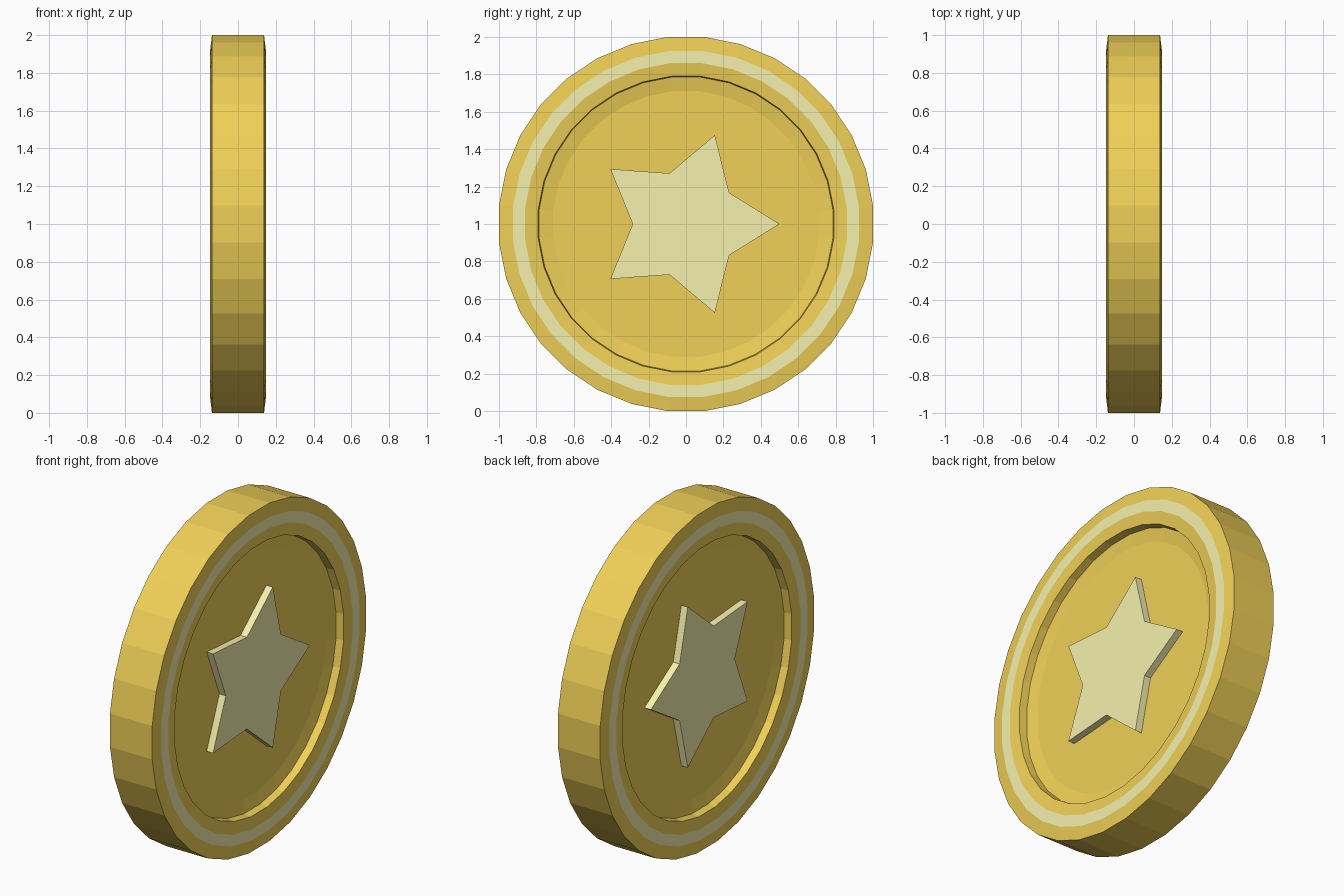
import bpy, bmesh
from math import pi, cos, sin

if "Cube" in bpy.data.objects:
    bpy.data.objects.remove(bpy.data.objects["Cube"])

SIDES = 32


def material(name, color):
    m = bpy.data.materials.new(name)
    m.diffuse_color = (*color, 1)
    m.use_nodes = True
    m.node_tree.nodes["Principled BSDF"].inputs["Base Color"].default_value = m.diffuse_color
    return m


gold = material("gold", (0.87, 0.63, 0.095))
pale = material("pale_gold", (0.92, 0.88, 0.42))


def finish(name, bm, mats):
    bmesh.ops.recalc_face_normals(bm, faces=bm.faces)
    me = bpy.data.meshes.new(name)
    bm.to_mesh(me)
    bm.free()
    for m in mats:
        me.materials.append(m)
    ob = bpy.data.objects.new(name, me)
    ob.location.z = 1
    bpy.context.collection.objects.link(ob)
    return ob


# Coin body: (x, radius) half profile from floor to rim, mirrored and turned about x
half = [(0.078, 0.71), (0.092, 0.785), (0.138, 0.79),
        (0.147, 0.86), (0.147, 0.925), (0.138, 1.0)]
profile = half + [(-x, r) for x, r in reversed(half)]
bm = bmesh.new()
rings = []
for x, r in profile:
    r /= cos(pi / SIDES)  # radii are measured to the flats
    rings.append([bm.verts.new((x, r * cos(a), r * sin(a)))
                  for a in ((i + 0.5) * 2 * pi / SIDES for i in range(SIDES))])
for k in range(len(rings) - 1):
    for i in range(SIDES):
        j = (i + 1) % SIDES
        f = bm.faces.new((rings[k][i], rings[k][j], rings[k + 1][j], rings[k + 1][i]))
        f.material_index = int(k in (3, 7))  # pale stripe on the rim crown
bm.faces.new(rings[0])
bm.faces.new(rings[-1])
finish("coin_body", bm, [gold, pale])


# Raised star on each face
def star(name, side):
    bm = bmesh.new()
    base, top = [[bm.verts.new((side * x, r * cos(i * pi / 5), r * sin(i * pi / 5)))
                  for i, r in enumerate([0.5, 0.285] * 5)] for x in (0.07, 0.12)]
    bm.faces.new(base)
    bm.faces.new(top)
    for i in range(10):
        j = (i + 1) % 10
        bm.faces.new((base[i], base[j], top[j], top[i]))
    finish(name, bm, [pale])


star("star_right", 1)
star("star_left", -1)
